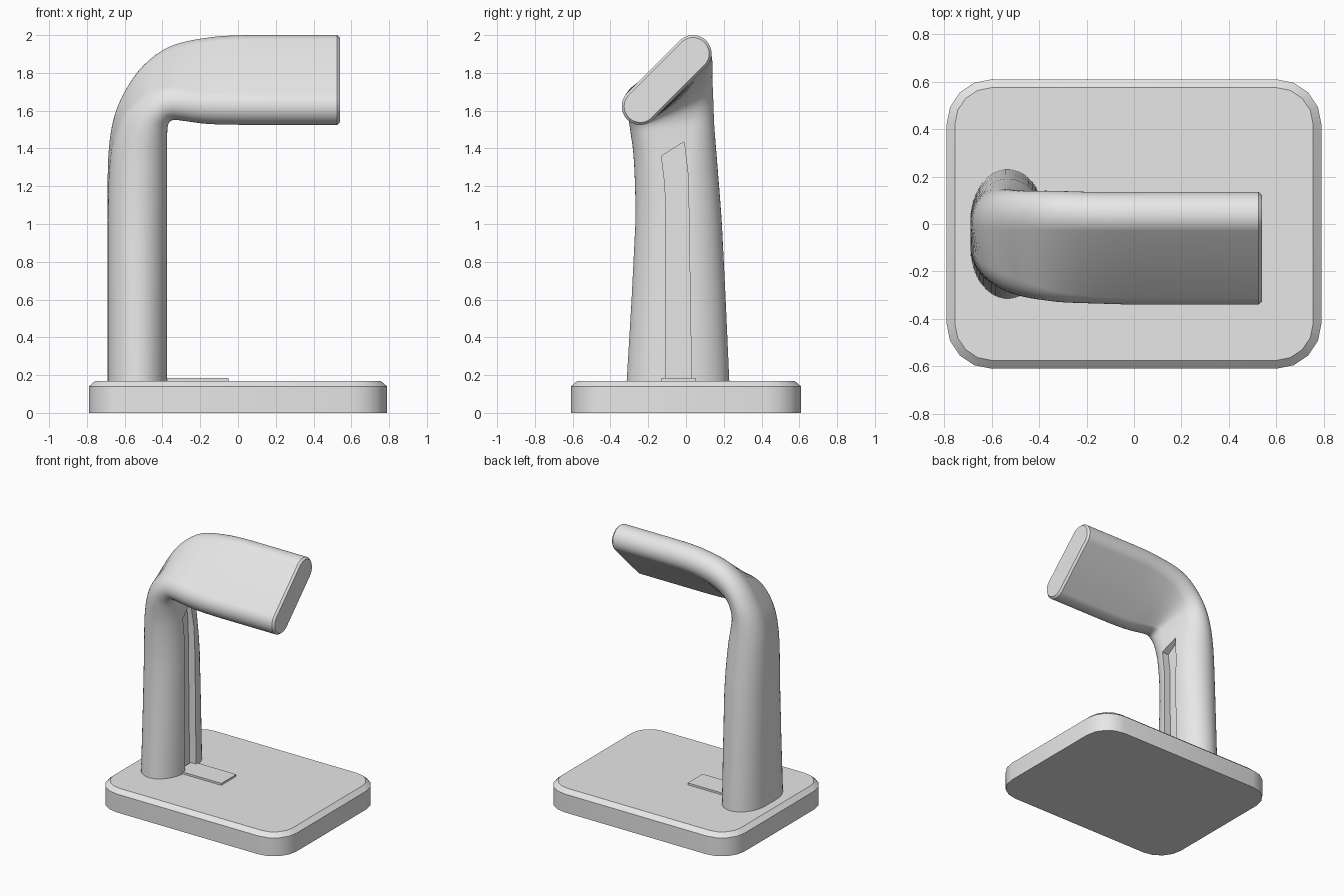
import bpy, bmesh, math
from mathutils import Vector

if "Cube" in bpy.data.objects:
    bpy.data.objects.remove(bpy.data.objects["Cube"])

mat = bpy.data.materials.new("light_grey")
mat.diffuse_color = (0.8, 0.8, 0.8, 1)
mat.use_nodes = True
mat.node_tree.nodes["Principled BSDF"].inputs["Base Color"].default_value = mat.diffuse_color


def loft(name, rings):
    """Closed solid skinned through a list of equal-length rings."""
    bm = bmesh.new()
    vs = [[bm.verts.new(p) for p in ring] for ring in rings]
    n = len(vs[0])
    for a, b in zip(vs, vs[1:]):
        for i in range(n):
            j = (i + 1) % n
            bm.faces.new((a[i], a[j], b[j], b[i]))
    bm.faces.new(vs[0][::-1])
    bm.faces.new(vs[-1])
    bmesh.ops.recalc_face_normals(bm, faces=bm.faces)
    me = bpy.data.meshes.new(name)
    bm.to_mesh(me)
    bm.free()
    me.materials.append(mat)
    ob = bpy.data.objects.new(name, me)
    bpy.context.collection.objects.link(ob)
    return ob


def smooth(ob, deg=30):
    bpy.ops.object.select_all(action='DESELECT')
    ob.select_set(True)
    bpy.context.view_layer.objects.active = ob
    bpy.ops.object.shade_smooth_by_angle(angle=math.radians(deg))


# Base: rounded slab with a chamfered top edge
def rounded_rect(inset, z, r=0.19, segs=4):
    pts = []
    for q, (sx, sy) in enumerate(((1, 1), (-1, 1), (-1, -1), (1, -1))):
        for i in range(segs + 1):
            t = math.pi / 2 * (q + i / segs)
            pts.append((sx * (0.79 - r) + (r - inset) * math.cos(t),
                        sy * (0.61 - r) + (r - inset) * math.sin(t), z))
    return pts


base = loft("base", [rounded_rect(0, 0), rounded_rect(0, 0.14), rounded_rect(0.035, 0.17)])
smooth(base)

# Arm stations: outer x, z, inner x, z, y low, y high, roll in degrees
STATIONS = [
    (-.69, .15, -.375, .15, -.315, .23, 0),
    (-.69, .60, -.375, .60, -.288, .21, 0),
    (-.69, 1.0, -.375, 1.0, -.268, .19, 0),
    (-.687, 1.35, -.375, 1.3, -.275, .165, 4),
    (-.66, 1.55, -.375, 1.46, -.295, .15, 11),
    (-.60, 1.70, -.37, 1.525, -.31, .145, 20),
    (-.50, 1.84, -.345, 1.55, -.32, .14, 29),
    (-.36, 1.94, -.28, 1.545, -.33, .14, 37),
    (-.17, 1.985, -.16, 1.53, -.335, .135, 43),
    (.05, 2.0, .05, 1.525, -.34, .135, 45),
    (.525, 2.0, .525, 1.525, -.34, .135, 45),
]


def section(s, shrink=0.0, n=48):
    """Rolled oval fitted between the outer and inner points of a station."""
    xo, zo, xi, zi, y0, y1, roll = s
    f = roll / 45
    r, a, k = .157 - .057 * f - shrink, .115 + .085 * f, .5 + .5 * min(1, f)
    c, d = math.cos(math.radians(roll)), math.sin(math.radians(roll))
    flat = []
    for i in range(n):
        t = 2 * math.pi * (i + .5) / n
        u = math.copysign(k * a, math.cos(t)) + (a * (1 - k) + r) * math.cos(t)
        v = r * math.sin(t)
        flat.append((u * c - v * d, u * d + v * c))
    my, mn = max(p[0] for p in flat), max(p[1] for p in flat)
    hy = (y1 - y0) / 2 - shrink
    mid = Vector(((xo + xi) / 2, (y0 + y1) / 2, (zo + zi) / 2))
    half = Vector(((xo - xi) / 2, 0, (zo - zi) / 2))
    half *= 1 - shrink / half.length
    return [mid + Vector((0, y / my * hy, 0)) + half * (w / mn) for y, w in flat]


def catmull(p0, p1, p2, p3, t):
    return tuple(.5 * (2 * b + (c - a) * t + (2 * a - 5 * b + 4 * c - d) * t * t
                       + (3 * b - a - 3 * c + d) * t ** 3)
                 for a, b, c, d in zip(p0, p1, p2, p3))


rings = []
last = len(STATIONS) - 1
for i in range(last):
    steps = 4 if 2 <= i < last - 1 else 1
    for j in range(steps):
        rings.append(section(catmull(STATIONS[max(i - 1, 0)], STATIONS[i], STATIONS[i + 1],
                                     STATIONS[min(i + 2, last)], j / steps)))
rings.append(section(STATIONS[-1]))
tip = (.54, 2.0, .54, 1.525, -.34, .135, 45)
rings.append(section(tip, .013))
arm = loft("arm", rings)

# Cable groove cut into the inner side of the post
GROOVE = [(-.105, .1), (-.11, 1.2), (-.13, 1.36), (-.01, 1.435), (.012, 1.25), (.03, .1)]
cutter = loft("groove_cutter", [[(x, y, z) for y, z in GROOVE] for x in (-.43, -.3)])
cutter.hide_render = True
mod = arm.modifiers.new("groove", 'BOOLEAN')
mod.operation, mod.solver, mod.object = 'DIFFERENCE', 'EXACT', cutter
bpy.context.view_layer.objects.active = arm
bpy.ops.object.modifier_apply(modifier=mod.name)
bpy.data.objects.remove(cutter)
smooth(arm)

# Thin cable cover on the base
loft("cable_cover", [[(-.42, -.13, z), (-.05, -.13, z), (-.05, .05, z), (-.42, .05, z)]
                     for z in (.165, .185)])
